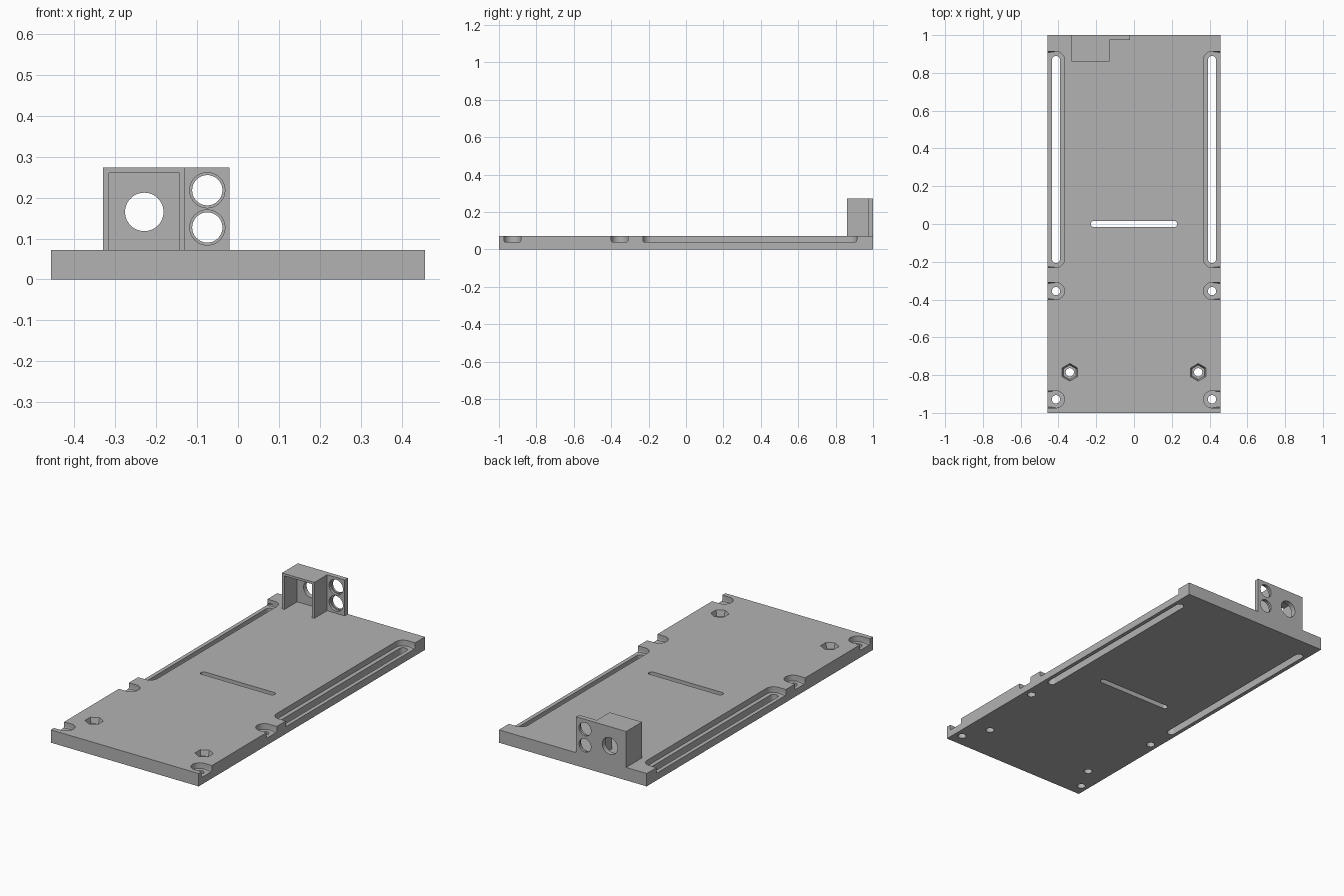
import bpy, bmesh
from math import cos, sin, pi, radians

cube = bpy.data.objects.get("Cube")
if cube:
    bpy.data.objects.remove(cube, do_unlink=True)

grey = bpy.data.materials.new("plain_grey")
grey.use_nodes = True
colour = (0.45, 0.45, 0.45, 1)
grey.diffuse_color = colour
grey.node_tree.nodes["Principled BSDF"].inputs["Base Color"].default_value = colour

HALF_W, TOP, FLOOR = 0.457, 0.072, 0.04   # plate half width, top, pocket floor
SLOT_X, HOLE_R, POCKET_R = 0.413, 0.022, 0.045


def arc(x, y, r, a0, a1, n=16):
    return [(x + r * cos(radians(a0 + (a1 - a0) * i / n)),
             y + r * sin(radians(a0 + (a1 - a0) * i / n))) for i in range(n + 1)]


def circle(x, y, r, n=40):
    return arc(x, y, r, 0, 360, n)[:-1]


def rect(x0, x1, y0, y1):
    return [(x0, y0), (x1, y0), (x1, y1), (x0, y1)]


def prism(name, profile, lo, hi, axis="Z", low_profile=None, fillet=0):
    """Extrude a profile along z, or along y when the profile is in x and z."""
    def place(p, t):
        return (p[0], p[1], t) if axis == "Z" else (p[0], t, p[1])
    bm = bmesh.new()
    a = [bm.verts.new(place(p, lo)) for p in (low_profile or profile)]
    b = [bm.verts.new(place(p, hi)) for p in profile]
    n = len(a)
    base = bm.faces.new(a)
    bm.faces.new(b)
    for i in range(n):
        j = (i + 1) % n
        bm.faces.new((a[i], a[j], b[j], b[i]))
    if fillet:
        bmesh.ops.bevel(bm, geom=list(base.edges), offset=fillet, segments=3,
                        profile=0.5, affect="EDGES")
    bmesh.ops.recalc_face_normals(bm, faces=bm.faces)
    mesh = bpy.data.meshes.new(name)
    bm.to_mesh(mesh)
    bm.free()
    obj = bpy.data.objects.new(name, mesh)
    bpy.context.collection.objects.link(obj)
    mesh.materials.append(grey)
    return obj


def combine(target, tool, operation="DIFFERENCE"):
    mod = target.modifiers.new("combine", "BOOLEAN")
    mod.operation, mod.solver, mod.object = operation, "EXACT", tool
    bpy.context.view_layer.objects.active = target
    bpy.ops.object.modifier_apply(modifier=mod.name)
    bpy.data.objects.remove(tool, do_unlink=True)


def cut(target, profile, lo, hi, **kw):
    combine(target, prism("cutter", profile, lo, hi, **kw))


# Base plate
plate = prism("base_plate", rect(-HALF_W, HALF_W, -1, 1), 0, TOP)


def flip(profile, side):
    return [(side * x, y) for x, y in profile]


def edge_pocket(y0, y1, side):
    """Recess open to the side of the plate, with a through hole or slot."""
    x, r = SLOT_X, POCKET_R
    pocket = [(0.5, y1 + r)] + arc(x, y1, r, 90, 180) + arc(x, y0, r, 180, 270) + [(0.5, y0 - r)]
    if y0 == y1:
        pocket = [(0.5, y1 + r)] + arc(x, y1, r, 90, 270, 32) + [(0.5, y0 - r)]
        hole = circle(x, y0, HOLE_R)
    else:
        hole = arc(x, y1, HOLE_R, 0, 180) + arc(x, y0, HOLE_R, 180, 360)
    cut(plate, flip(pocket, side), FLOOR, 0.1, fillet=0.01)
    cut(plate, flip(hole, side), -0.05, 0.1)


# Side pockets, slots, screw holes and hexagonal nut recesses
for side in (-1, 1):
    edge_pocket(-0.185, 0.868, side)
    for y in (-0.355, -0.928):
        edge_pocket(y, y, side)
    x, y = side * 0.34, -0.785
    cut(plate, arc(x, y, 0.048, 30, 390, 6)[:-1], FLOOR, TOP + 0.005,
        low_profile=arc(x, y, 0.038, 30, 390, 6)[:-1])
    cut(plate, circle(x, y, HOLE_R), -0.05, 0.1)

# Narrow slot across the middle
cut(plate, arc(0.213, 0, 0.016, -90, 90) + arc(-0.213, 0, 0.016, 90, 270), -0.05, 0.1)

# Sensor bracket: open-fronted hood with a back panel
bracket = prism("sensor_bracket", rect(-0.33, -0.13, TOP, 0.273), 0.86, 1, axis="Y")
combine(bracket, prism("panel", rect(-0.2, -0.021, TOP, 0.273), 0.973, 1, axis="Y"), "UNION")
cut(bracket, rect(-0.315, -0.143, 0, 0.26), 0.8, 0.973, axis="Y")
cut(bracket, circle(-0.229, 0.165, 0.047, 48), 0.9, 1.1, axis="Y")
for z in (0.218, 0.127):
    cut(bracket, circle(-0.075, z, 0.037), 0.9, 1.1, axis="Y")
    cut(bracket, circle(-0.075, z, 0.043), 0.9, 0.988, axis="Y")

# Smooth the round walls, keep the edges crisp
for obj in (plate, bracket):
    bpy.ops.object.select_all(action="DESELECT")
    obj.select_set(True)
    bpy.context.view_layer.objects.active = obj
    bpy.ops.object.shade_smooth_by_angle(angle=radians(35))
